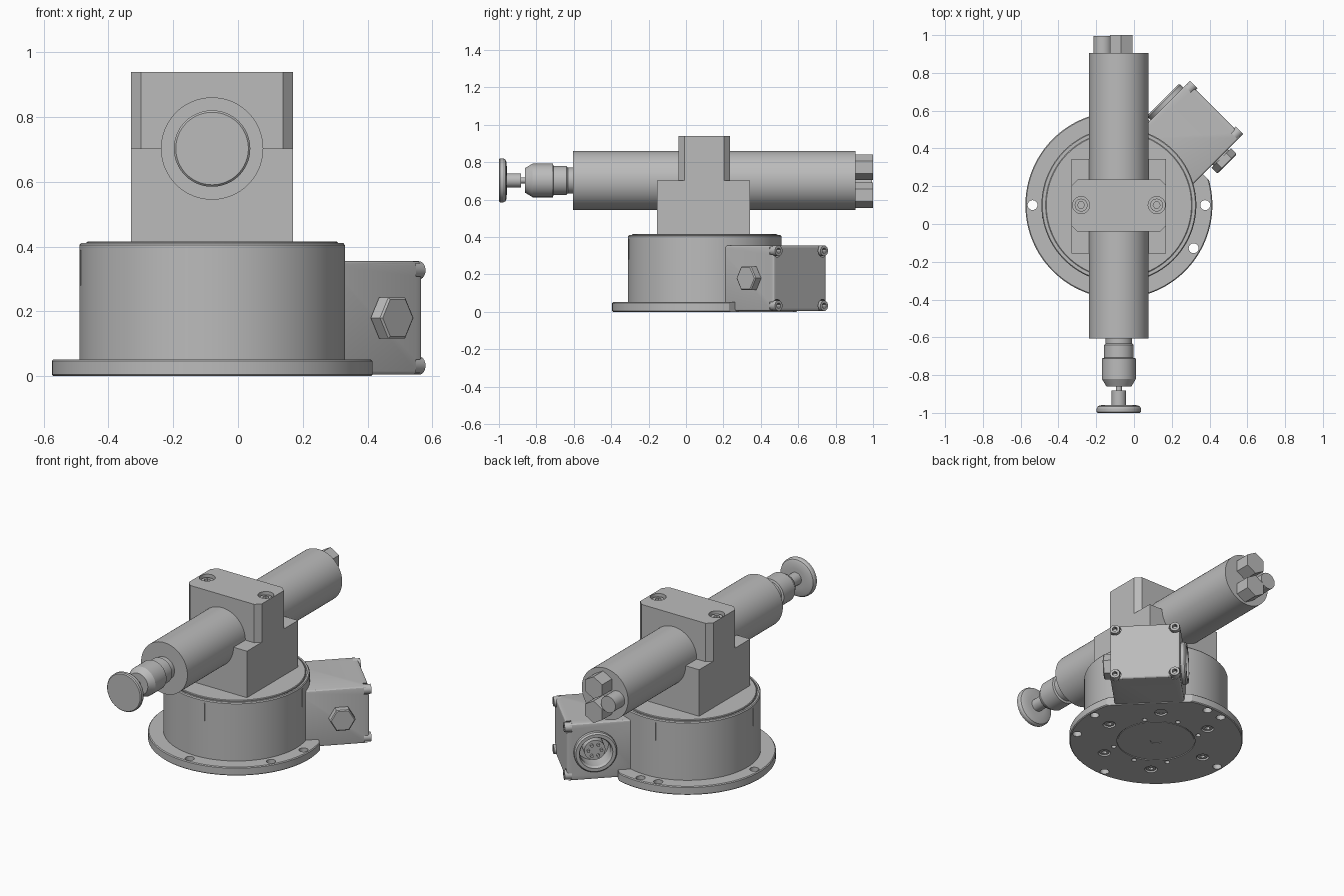
import bpy, bmesh, math
from mathutils import Matrix, Vector

cube = bpy.data.objects.get("Cube")
if cube:
    bpy.data.objects.remove(cube)

grey = bpy.data.materials.new("machined_grey")
grey.use_nodes = True
colour = (0.5, 0.5, 0.5, 1)
grey.diffuse_color = colour
grey.node_tree.nodes["Principled BSDF"].inputs["Base Color"].default_value = colour

CX, CY, AXIS_Z = -0.08, 0.10, 0.703
BASE = Matrix.Translation((CX, CY, 0))
SIDE = BASE @ Matrix.Rotation(math.radians(45), 4, 'Z')   # x points out of the side box
BARREL = Matrix.Translation((CX, 0, AXIS_Z)) @ Matrix.Rotation(math.radians(-90), 4, 'X')
parts = []


def finish(name, bm, matrix):
    bmesh.ops.recalc_face_normals(bm, faces=bm.faces)
    mesh = bpy.data.meshes.new(name)
    bm.to_mesh(mesh)
    bm.free()
    mesh.transform(matrix)
    mesh.materials.append(grey)
    ob = bpy.data.objects.new(name, mesh)
    bpy.context.collection.objects.link(ob)
    parts.append(ob)
    return ob


def lathe(name, profile, matrix, sides=96, turn=0.0):
    """Spin (radius, height) points round local z; closed at both ends."""
    bm = bmesh.new()
    rings = []
    for r, h in profile:
        rings.append([bm.verts.new((r * math.cos(turn + math.tau * i / sides),
                                    r * math.sin(turn + math.tau * i / sides), h))
                      for i in range(sides)])
    for a, b in zip(rings, rings[1:]):
        for i in range(sides):
            j = (i + 1) % sides
            bm.faces.new((a[i], a[j], b[j], b[i]))
    bm.faces.new(rings[0])
    bm.faces.new(rings[-1])
    return finish(name, bm, matrix)


def rod(name, r, z0, z1, matrix, sides=32, turn=0.0):
    return lathe(name, [(r, z0), (r, z1)], matrix, sides, turn)


def box(name, lo, hi, matrix=Matrix(), bevel=0.0, segments=1, vertical=False):
    bm = bmesh.new()
    bmesh.ops.create_cube(bm, size=1)
    lo, hi = Vector(lo), Vector(hi)
    for v in bm.verts:
        v.co = Vector(((lo[k] + hi[k]) / 2 + v.co[k] * (hi[k] - lo[k]) for k in range(3)))
    if bevel:
        edges = [e for e in bm.edges if not vertical
                 or abs(e.verts[0].co.z - e.verts[1].co.z) > 0.01]
        bmesh.ops.bevel(bm, geom=edges, offset=bevel, segments=segments,
                        profile=0.5, affect='EDGES')
    return finish(name, bm, matrix)


def cut(ob, cutters):
    """Subtract the cutters for good, then remove them."""
    for c in cutters:
        m = ob.modifiers.new("cut", 'BOOLEAN')
        m.operation, m.solver, m.object = 'DIFFERENCE', 'EXACT', c
    dg = bpy.context.evaluated_depsgraph_get()
    mesh = bpy.data.meshes.new_from_object(ob.evaluated_get(dg))
    ob.modifiers.clear()
    ob.data = mesh
    for c in cutters:
        parts.remove(c)
        bpy.data.objects.remove(c)


def polar(r, degrees, z=0.0):
    a = math.radians(degrees)
    return BASE @ Matrix.Translation((r * math.cos(a), r * math.sin(a), z))


def socket_screw(name, r, height, matrix):
    head = rod(name, r, 0, height, matrix)
    cut(head, [rod("cutter", r * 0.55, height * 0.4, height + 0.02, matrix, 6)])


# Flange with mounting holes, countersinks and a flat beside the side box
flange = lathe("base_flange", [(0.49, 0), (0.495, 0.005), (0.495, 0.047), (0.49, 0.052)], BASE, 128)
cutters = [box("cutter", (0.43, -0.6, -0.1), (0.8, 0.6, 0.2), SIDE)]
cutters += [rod("cutter", 0.026, -0.1, 0.2, polar(0.457, a)) for a in (0, -30, -90, 180, 90, 104)]
screw_angles = [55 + 60 * k for k in range(6)]
cutters += [rod("cutter", 0.036, -0.1, 0.03, polar(0.325, a)) for a in screw_angles]
cutters += [rod("cutter", 0.014, -0.1, 0.03, polar(0.25, a)) for a in (35, 80, 125, 215, 260, 305)]
cutters.append(rod("cutter", 0.223, -0.1, 0.005, BASE, 96))
cut(flange, cutters)
plate = rod("bottom_plate", 0.217, 0.001, 0.02, BASE, 96)
cut(plate, [rod("cutter", 0.033, -0.1, 0.1, BASE)])
down = Matrix.Rotation(math.pi, 4, 'X')
for a in screw_angles:
    socket_screw("base_screw", 0.028, 0.025, polar(0.325, a, 0.03) @ down)

# Drum body with a stepped lid
lathe("drum", [(0.41, 0.045), (0.41, 0.405), (0.405, 0.411), (0.394, 0.411), (0.394, 0.405),
               (0.388, 0.405), (0.388, 0.413), (0.384, 0.416)], BASE, 128)
for a in (9, 99, 189, 279):
    box("index_mark", (0.405, -0.003, 0.28), (0.412, 0.003, 0.39),
        BASE @ Matrix.Rotation(math.radians(a), 4, 'Z'))

# Clamp block: wide lower half, narrow chamfered upper half
box("clamp_lower", (-0.33, -0.155, 0.41), (0.17, 0.343, AXIS_Z))
upper = box("clamp_upper", (-0.33, -0.04, AXIS_Z - 0.01), (0.17, 0.235, 0.94),
            bevel=0.031, vertical=True)
spots = [Matrix.Translation((CX + s * 0.2, CY, 0.9)) for s in (-1, 1)]
cut(upper, [rod("cutter", 0.045, 0, 0.2, m) for m in spots])
for m in spots:
    socket_screw("clamp_screw", 0.034, 0.025, m)

# Barrel and front plunger, along the y axis
rod("barrel", 0.158, -0.605, 0.905, BARREL, 96)
lathe("front_gland", [(0.066, -0.86), (0.09, -0.82), (0.09, -0.712), (0.078, -0.708),
                      (0.078, -0.64), (0.07, -0.632), (0.07, -0.60)], BARREL, 64)
rod("plunger_rod", 0.016, -0.9, -0.85, BARREL)
rod("plunger_neck", 0.038, -0.97, -0.882, BARREL, 48)
lathe("plunger_knob", [(0.112, -1.0), (0.118, -0.994), (0.118, -0.978), (0.112, -0.966),
                       (0.1, -0.96), (0.06, -0.957)], BARREL, 64)

# Rear cable fittings
for dz in (0.07, -0.08):
    m = Matrix.Translation((0.012, 0, dz)) @ BARREL
    lathe("rear_hex_fitting", [(0.068, 0.9), (0.068, 1.0)], m, 6, math.pi / 6)
rod("rear_round_fitting", 0.05, 0.9, 0.995, Matrix.Translation((-0.085, 0, -0.01)) @ BARREL, 48)

# Side terminal box with corner screws
housing = box("side_box", (0.3, -0.2, 0.005), (0.72, 0.2, 0.355), SIDE, 0.012, 3)
MID = SIDE @ Matrix.Translation((0.56, 0, 0.18))
PORT = MID @ Matrix.Translation((0, 0.2, 0)) @ Matrix.Rotation(math.radians(-90), 4, 'X')
PLUG = MID @ Matrix.Translation((0, -0.2, 0)) @ Matrix.Rotation(math.radians(90), 4, 'X')
OUT = Matrix.Rotation(math.radians(90), 4, 'Y')
corners = [SIDE @ Matrix.Translation((0.69, s * 0.172, z)) @ OUT
           for s in (-1, 1) for z in (0.033, 0.327)]
cut(housing, [rod("cutter", 0.09, -0.08, 0.1, PORT, 64)]
    + [rod("cutter", 0.034, 0, 0.1, m) for m in corners])
for m in corners:
    socket_screw("box_screw", 0.028, 0.042, m)

# Hexagonal blanking plug
rod("plug_collar", 0.058, -0.01, 0.01, PLUG, 48)
lathe("hex_plug", [(0.073, 0.006), (0.073, 0.046), (0.066, 0.051)], PLUG, 6)

# Connector port: raised ring, inner socket and pins
ring = lathe("port_ring", [(0.122, -0.005), (0.122, 0.02), (0.114, 0.03), (0.1, 0.03)], PORT, 64)
cut(ring, [lathe("cutter", [(0.088, -0.1), (0.088, 0.015), (0.1, 0.04)], PORT, 64)])
rod("port_socket", 0.06, -0.085, -0.01, PORT, 48)
for k in range(6):
    a = math.tau * k / 6
    rod("port_pin", 0.009, -0.02, 0.004,
        PORT @ Matrix.Translation((0.037 * math.cos(a), 0.037 * math.sin(a), 0)), 12)

# Smooth the round surfaces, keep edges crisp
bpy.ops.object.select_all(action='DESELECT')
for ob in parts:
    ob.select_set(True)
bpy.context.view_layer.objects.active = parts[0]
bpy.ops.object.shade_smooth_by_angle(angle=math.radians(25))
